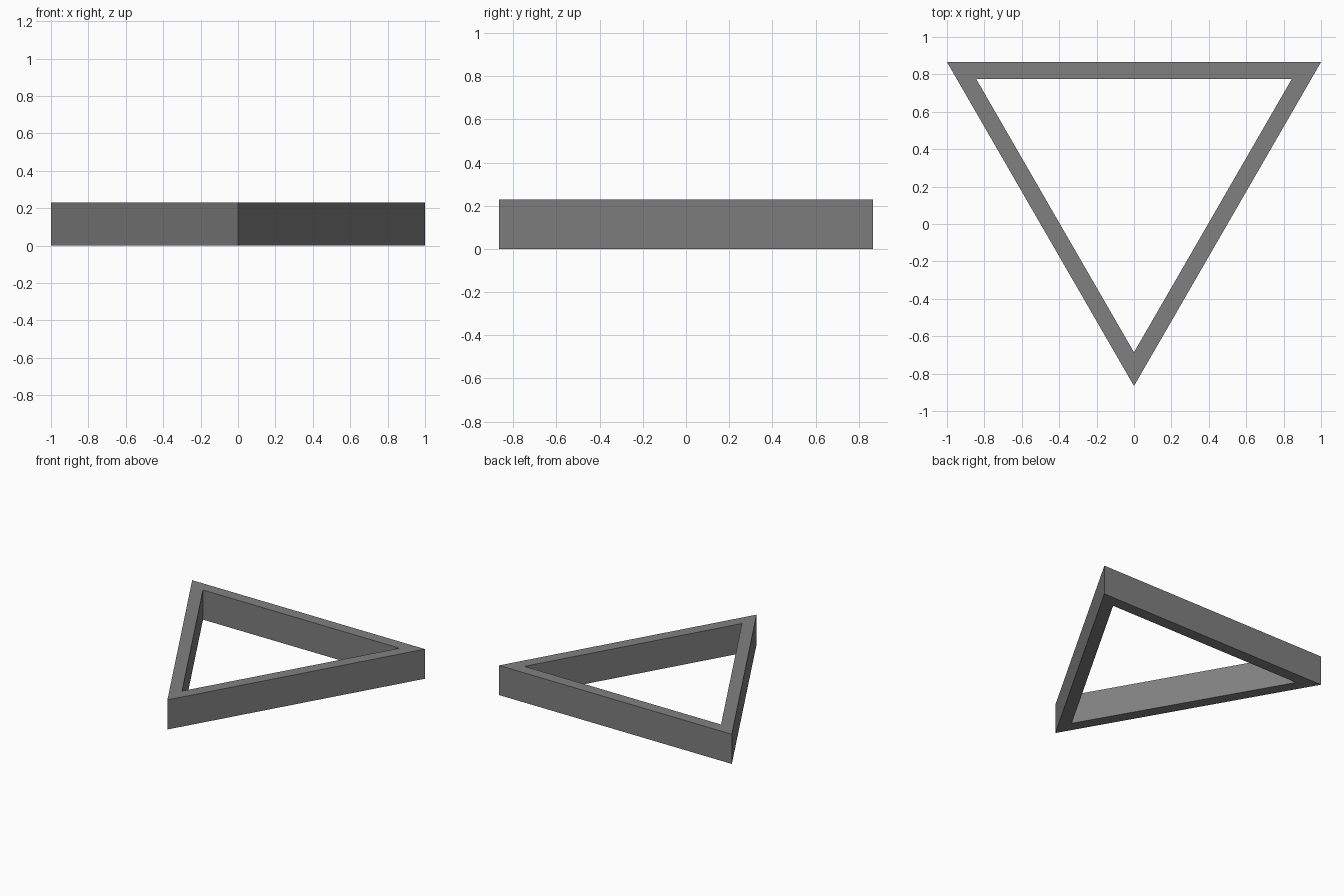
import bpy, bmesh, math

if "Cube" in bpy.data.objects:
    bpy.data.objects.remove(bpy.data.objects["Cube"])

SIDE, BAND, HEIGHT = 2.0, 0.09, 0.23
HALF = SIDE * math.sqrt(3) / 4          # half the triangle's depth
CENTROID_Y = HALF - SIDE / (2 * math.sqrt(3))

grey = bpy.data.materials.new("mid_grey")
grey.diffuse_color = (0.216, 0.216, 0.216, 1)
grey.use_nodes = True
grey.node_tree.nodes["Principled BSDF"].inputs["Base Color"].default_value = grey.diffuse_color


def ring(bm, radius, z):
    """Equilateral triangle around the centroid, one point facing the front."""
    angles = [math.radians(-90 + 120 * i) for i in range(3)]
    return [bm.verts.new((radius * math.cos(a), CENTROID_Y + radius * math.sin(a), z))
            for a in angles]


# Triangular frame: outer and inner prisms joined by flat rims
bm = bmesh.new()
outer_r = SIDE / math.sqrt(3)
inner_r = outer_r - 2 * BAND
loops = [ring(bm, outer_r, 0), ring(bm, outer_r, HEIGHT),
         ring(bm, inner_r, HEIGHT), ring(bm, inner_r, 0)]
for k in range(4):
    a, b = loops[k], loops[(k + 1) % 4]
    for i in range(3):
        j = (i + 1) % 3
        bm.faces.new((a[i], a[j], b[j], b[i]))
bmesh.ops.recalc_face_normals(bm, faces=bm.faces)

mesh = bpy.data.meshes.new("triangle_frame")
bm.to_mesh(mesh)
bm.free()
mesh.materials.append(grey)
frame = bpy.data.objects.new("triangle_frame", mesh)
bpy.context.collection.objects.link(frame)
